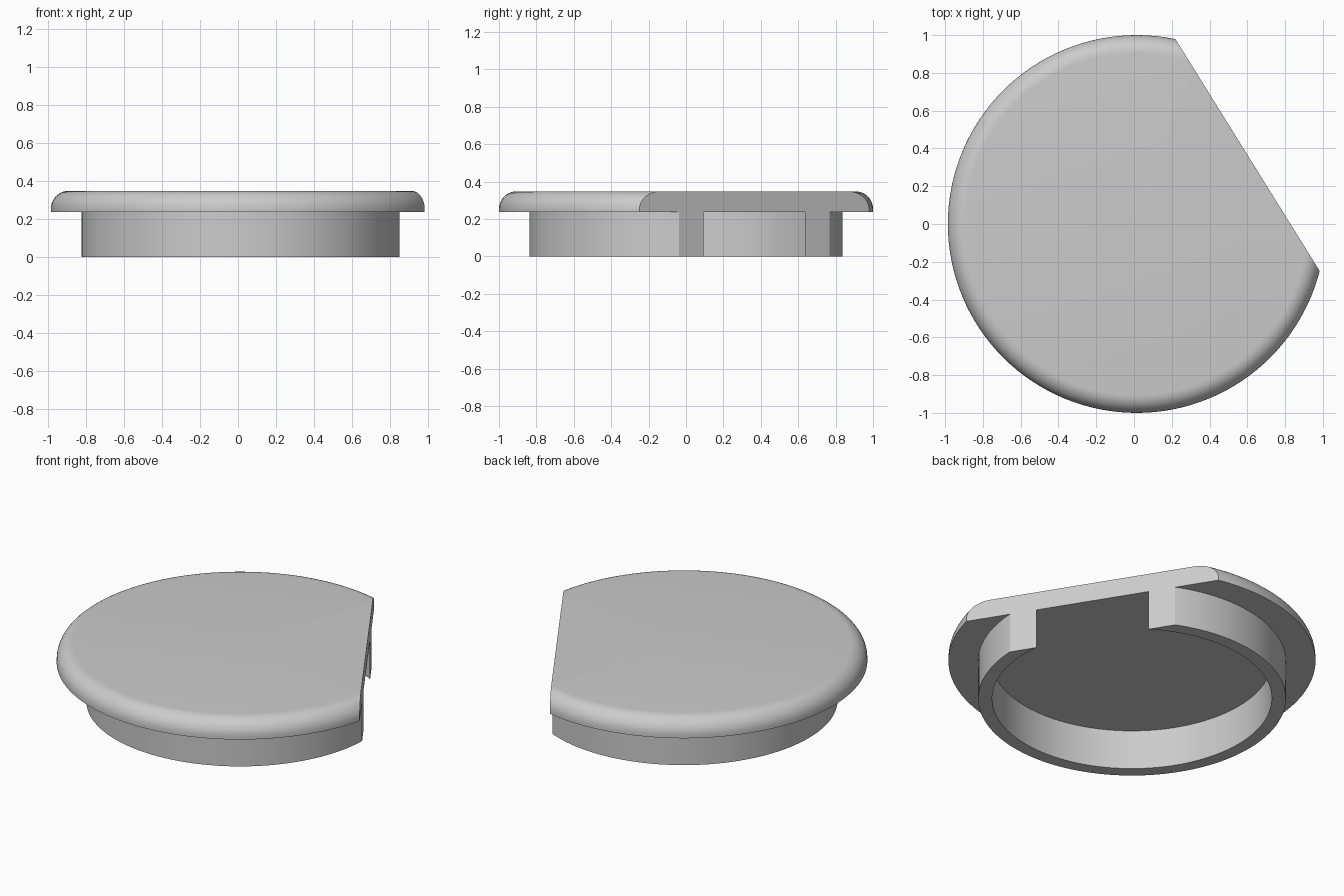
import bpy, bmesh, math
from mathutils import Vector

if "Cube" in bpy.data.objects:
    bpy.data.objects.remove(bpy.data.objects["Cube"])

CENTRE_X = 0.0145
CAP_R, RING_OUT, RING_IN = 1.0, 0.838, 0.762
CAP_Z, TOP, FILLET = 0.237, 0.348, 0.095

# Half section of the cap and its ring, from the underside axis to the top axis
profile = [(0, CAP_Z), (RING_IN, CAP_Z), (RING_IN, 0), (RING_OUT, 0),
           (RING_OUT, CAP_Z), (CAP_R, CAP_Z)]
for i in range(11):
    a = math.pi / 2 * i / 10
    profile.append((CAP_R - FILLET + FILLET * math.cos(a),
                    TOP - FILLET + FILLET * math.sin(a)))
profile.append((0, TOP))

# Revolve the section
bm = bmesh.new()
verts = [bm.verts.new((r, 0, z)) for r, z in profile]
edges = [bm.edges.new(pair) for pair in zip(verts, verts[1:])]
bmesh.ops.spin(bm, geom=verts + edges, cent=(0, 0, 0), axis=(0, 0, 1),
               angle=math.tau, steps=128)
bmesh.ops.remove_doubles(bm, verts=bm.verts, dist=1e-4)

# Slice off one side and close the flat cut
normal = Vector((0.849, 0.528, 0)).normalized()
bmesh.ops.bisect_plane(bm, geom=bm.verts[:] + bm.edges[:] + bm.faces[:], dist=1e-6,
                       plane_co=normal * 0.691, plane_no=normal, clear_outer=True)
rim = [e for e in bm.edges if e.is_boundary]
bmesh.ops.holes_fill(bm, edges=rim, sides=0)
bmesh.ops.recalc_face_normals(bm, faces=bm.faces)

mesh = bpy.data.meshes.new("cut_cap")
bm.to_mesh(mesh)
bm.free()
cap = bpy.data.objects.new("cut_cap", mesh)
cap.location.x = CENTRE_X
bpy.context.collection.objects.link(cap)

# Plain grey
grey = bpy.data.materials.new("light_grey")
grey.use_nodes = True
grey.diffuse_color = (0.6, 0.6, 0.6, 1)
grey.node_tree.nodes["Principled BSDF"].inputs["Base Color"].default_value = (0.6, 0.6, 0.6, 1)
mesh.materials.append(grey)

# Smooth the curved walls, keep the corners crisp
bpy.ops.object.select_all(action="DESELECT")
cap.select_set(True)
bpy.context.view_layer.objects.active = cap
bpy.ops.object.shade_smooth_by_angle(angle=math.radians(30))
